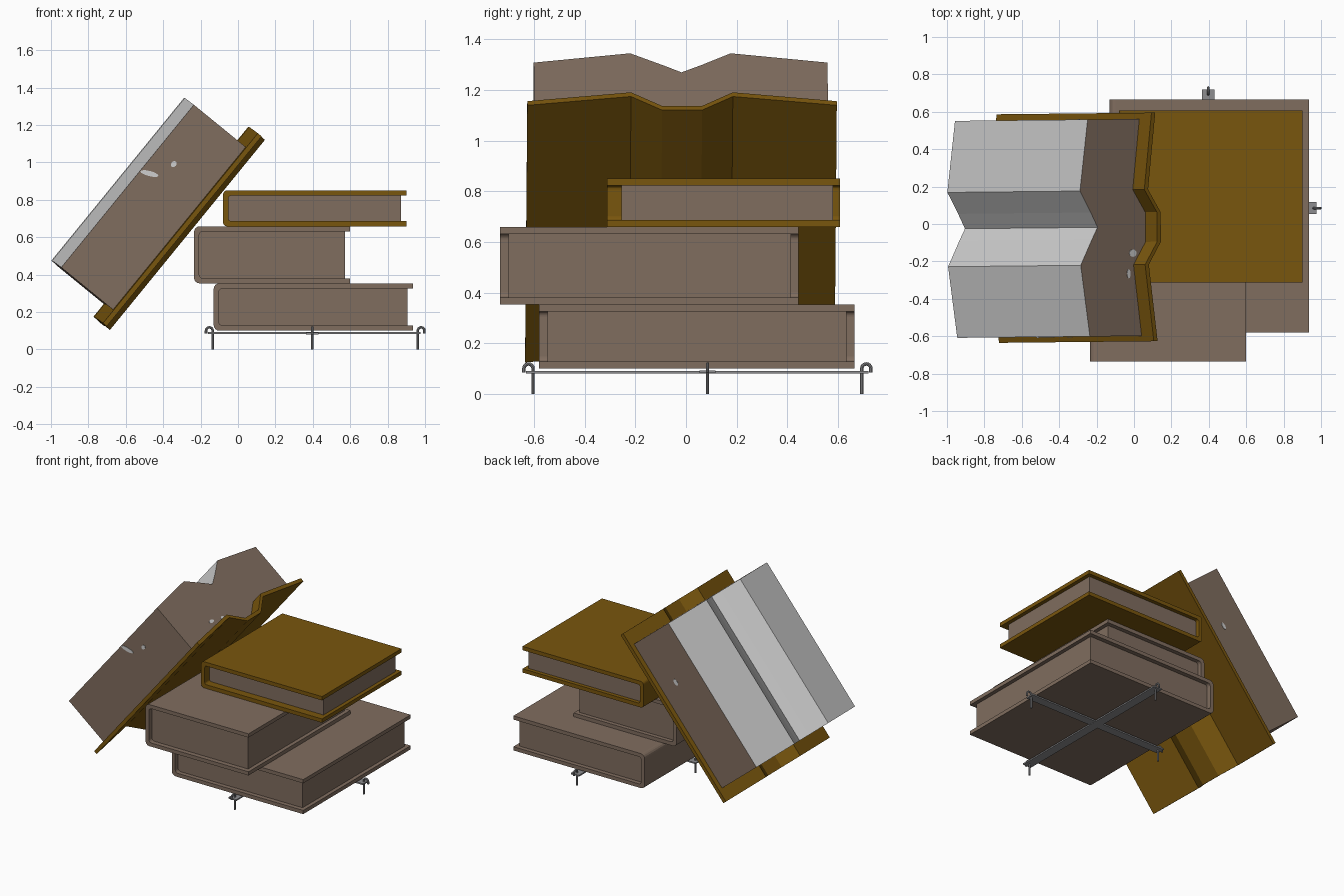
import bpy, bmesh, math
from mathutils import Matrix, Vector

if "Cube" in bpy.data.objects:
    bpy.data.objects.remove(bpy.data.objects["Cube"])


def mat(name, rgb):
    m = bpy.data.materials.new(name)
    m.diffuse_color = (*rgb, 1)
    m.use_nodes = True
    m.node_tree.nodes["Principled BSDF"].inputs["Base Color"].default_value = m.diffuse_color
    return m


BROWN = mat("dusty brown", (0.216, 0.153, 0.114))
GOLD = mat("dark gold", (0.191, 0.092, 0.004))
PAPER = mat("pale grey paper", (0.62, 0.62, 0.62))
METAL = mat("grey metal", (0.27, 0.27, 0.28))


def finish(name, bm, mats, matrix=None):
    bmesh.ops.recalc_face_normals(bm, faces=bm.faces)
    me = bpy.data.meshes.new(name)
    bm.to_mesh(me)
    bm.free()
    for m in mats:
        me.materials.append(m)
    ob = bpy.data.objects.new(name, me)
    bpy.context.collection.objects.link(ob)
    if matrix is not None:
        ob.matrix_world = matrix
    return ob


def prism(points, vec):
    """Extrude a flat outline along vec."""
    bm = bmesh.new()
    f = bm.faces.new([bm.verts.new(p) for p in points])
    ext = bmesh.ops.extrude_face_region(bm, geom=[f], use_keep_orig=True)
    bmesh.ops.translate(bm, vec=vec, verts=[v for v in ext["geom"] if isinstance(v, bmesh.types.BMVert)])
    return bm


def box(name, lo, hi, m):
    (x0, y0, z0), (x1, y1, z1) = lo, hi
    pts = [(x0, y0, z0), (x1, y0, z0), (x1, y0, z1), (x0, y0, z1)]
    return finish(name, prism(pts, (0, y1 - y0, 0)), [m])


def c_side(x0, x1, z0, z1, r, n=4):
    """Open rectangle with two rounded corners on the spine side."""
    pts = [(x1, z0)]
    for cz, a0 in ((z0 + r, 270), (z1 - r, 180)):
        for i in range(n + 1):
            a = math.radians(a0 - 90 * i / n)
            pts.append((x0 + r + r * math.cos(a), cz + r * math.sin(a)))
    return pts + [(x1, z1)]


# Closed books: wrapped cover plus page block
def closed_book(name, x0, x1, y0, y1, z0, z1, t, r, py0, py1, m):
    outer = c_side(x0, x1, z0, z1, r)
    inner = c_side(x0 + t, x1, z0 + t, z1 - t, r * 0.7)
    outline = [(x, y0, z) for x, z in outer + inner[::-1]]
    finish(name + "_cover", prism(outline, (0, y1 - y0, 0)), [m])
    box(name + "_pages", (x0 + t * 0.9, py0, z0 + t * 0.9), (x1 - 0.028, py1, z1 - t * 0.9), BROWN)


closed_book("bottom_book", -0.13, 0.935, -0.58, 0.665, 0.10, 0.353, 0.027, 0.03, -0.547, 0.633, BROWN)
closed_book("middle_book", -0.235, 0.60, -0.735, 0.445, 0.353, 0.658, 0.027, 0.03, -0.70, 0.415, BROWN)
closed_book("top_book", -0.08, 0.90, -0.312, 0.608, 0.658, 0.85, 0.028, 0.022, -0.255, 0.58, GOLD)

# Open book: local x runs along the spine, local z points out of the pages
lean = (Matrix.Translation((-0.40, 0, 0)) @ Matrix.Rotation(math.radians(0.6), 4, 'Z')
        @ Matrix.Translation((-0.285, 0, 0.105)) @ Matrix.Rotation(math.radians(-50.8), 4, 'Y'))

outer = [(-0.632, 0.03), (-0.222, 0.085), (-0.1, 0.0), (0.058, 0.0), (0.18, 0.085), (0.59, 0.03)]
inner = [(y, d + 0.026) for y, d in outer]
finish("open_book_cover", prism([(0, y, d) for y, d in outer + inner[::-1]], (1.31, 0, 0)), [GOLD], lean)

bottom = [(-0.603, 0.058)] + [(y, d - 0.002) for y, d in inner[1:-1]] + [(0.557, 0.058)]
top = [(0.557, 0.417), (0.175, 0.475), (0.06, 0.402), (-0.02, 0.356), (-0.085, 0.396), (-0.222, 0.475), (-0.603, 0.417)]
bm = prism([(0.09, y, d) for y, d in bottom + top], (1.122, 0, 0))
bmesh.ops.recalc_face_normals(bm, faces=bm.faces)
for f in bm.faces:
    if f.normal.z > 0.5:      # reading surface only
        f.material_index = 1
finish("open_book_pages", bm, [BROWN, PAPER], lean)


# Small worn spots on the edges of the pages
def spot(name, centre, a, b, normal, turn=0):
    bm = bmesh.new()
    bmesh.ops.create_circle(bm, cap_ends=True, segments=12, radius=1)
    f = bm.faces[:][0]
    ext = bmesh.ops.extrude_face_region(bm, geom=[f], use_keep_orig=True)
    bmesh.ops.translate(bm, vec=(0, 0, 1), verts=[v for v in ext["geom"] if isinstance(v, bmesh.types.BMVert)])
    rot = Vector(normal).to_track_quat('Z', 'Y').to_matrix().to_4x4()
    m = (Matrix.Translation(centre) @ rot @ Matrix.Rotation(math.radians(turn), 4, 'Z')
         @ Matrix.Diagonal((a, b, 0.003, 1)))
    bmesh.ops.transform(bm, matrix=m, verts=bm.verts)
    finish(name, bm, [PAPER], lean)


spot("front_spot_long", (0.777, -0.604, 0.369), 0.05, 0.014, (0, -1, 0), -65)
spot("front_spot_small", (0.898, -0.604, 0.30), 0.018, 0.014, (0, -1, 0))
spot("end_spot_a", (1.211, -0.16, 0.115), 0.02, 0.025, (1, 0, 0))
spot("end_spot_b", (1.211, -0.27, 0.145), 0.025, 0.012, (1, 0, 0))
spot("back_spot", (0.85, 0.556, 0.20), 0.025, 0.014, (0, 1, 0))

# Stand: crossed flat bars under the stack
box("stand_bar_x", (-0.16, 0.053, 0.082), (0.977, 0.117, 0.092), METAL)
box("stand_bar_y", (0.364, -0.632, 0.081), (0.43, 0.72, 0.091), METAL)


# Hooked wire leg at each bar end
def leg(name, x, y, dx, dy):
    r = 0.018
    path = [(0, 0), (0, 0.1)]
    path += [(r - r * math.cos(math.pi * i / 8), 0.1 + r * math.sin(math.pi * i / 8)) for i in range(1, 9)]
    path += [(2 * r, 0.084)]
    side = Vector((-dy, dx, 0))
    out = Vector((dx, dy, 0))
    bm = bmesh.new()
    rings = []
    for i, (o, z) in enumerate(path):
        p0, p1 = path[max(i - 1, 0)], path[min(i + 1, len(path) - 1)]
        t = (out * (p1[0] - p0[0]) + Vector((0, 0, p1[1] - p0[1]))).normalized()
        n = side.cross(t)
        c = Vector((x, y, 0)) + out * o + Vector((0, 0, z))
        rings.append([bm.verts.new(c + 0.0068 * (side * math.cos(k * math.pi / 4) + n * math.sin(k * math.pi / 4)))
                      for k in range(8)])
    for a, b in zip(rings, rings[1:]):
        for k in range(8):
            bm.faces.new((a[k], a[(k + 1) % 8], b[(k + 1) % 8], b[k]))
    bm.faces.new(rings[0])
    bm.faces.new(rings[-1])
    finish(name, bm, [METAL])


leg("leg_left", -0.135, 0.085, -1, 0)
leg("leg_right", 0.961, 0.085, 1, 0)
leg("leg_front", 0.397, -0.604, 0, -1)
leg("leg_back", 0.397, 0.694, 0, 1)
